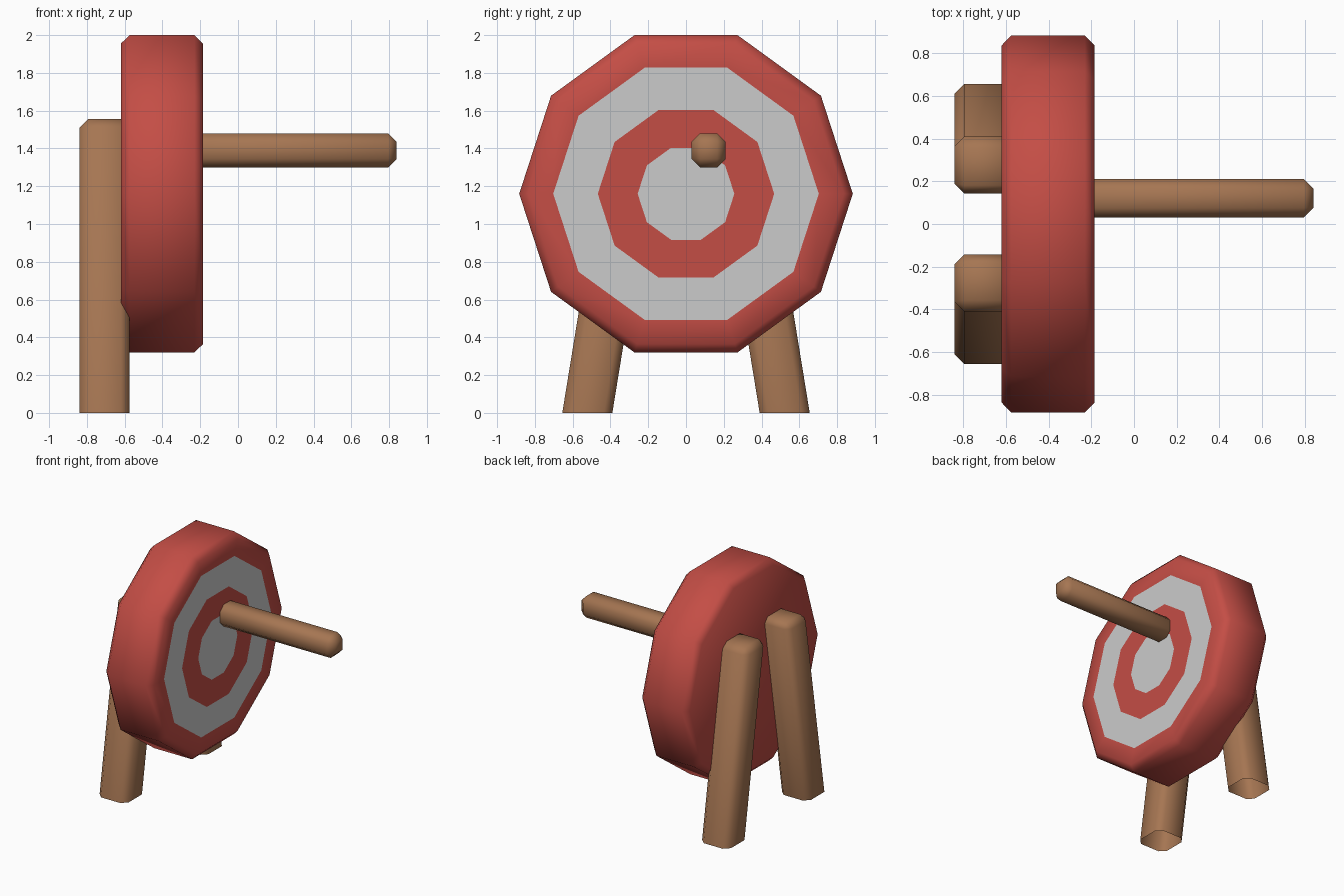
import bpy, bmesh
from math import cos, sin, tau, radians

if "Cube" in bpy.data.objects:
    bpy.data.objects.remove(bpy.data.objects["Cube"])


def material(name, rgb):
    m = bpy.data.materials.new(name)
    m.diffuse_color = (*rgb, 1)
    m.use_nodes = True
    m.node_tree.nodes["Principled BSDF"].inputs["Base Color"].default_value = m.diffuse_color
    return m


RED = material("red_paint", (0.55, 0.075, 0.06))
GREY = material("pale_paint", (0.8, 0.8, 0.8))
WOOD = material("wood", (0.38, 0.18, 0.085))


def finish(bm, name, mats):
    bmesh.ops.recalc_face_normals(bm, faces=bm.faces)
    me = bpy.data.meshes.new(name)
    bm.to_mesh(me)
    bm.free()
    ob = bpy.data.objects.new(name, me)
    bpy.context.collection.objects.link(ob)
    for m in mats:
        me.materials.append(m)
    bpy.ops.object.select_all(action='DESELECT')
    ob.select_set(True)
    bpy.context.view_layer.objects.active = ob
    bpy.ops.object.shade_smooth_by_angle(angle=radians(50))
    return ob


def beam(name, lo, hi, bevel=0.045, lean=0.0, open_bottom=False):
    """Chamfered box; lean shears y with height, open_bottom leaves the foot open."""
    bm = bmesh.new()
    bmesh.ops.create_cube(bm, size=1)
    for v in bm.verts:
        for i in range(3):
            v.co[i] = lo[i] + (v.co[i] + 0.5) * (hi[i] - lo[i])
    if open_bottom:
        foot = [f for f in bm.faces if f.normal.z < -0.5]
        bmesh.ops.delete(bm, geom=foot, context='FACES_ONLY')
    edges = [e for e in bm.edges if not e.is_boundary]
    bmesh.ops.bevel(bm, geom=edges, offset=bevel, segments=1,
                    profile=0.5, affect='EDGES')
    for v in bm.verts:
        v.co.y += lean * v.co.z
    return finish(bm, name, [WOOD])


# Ten-sided target disc: (x, radius, material of the band leading to this ring)
SIDES, CENTRE_Z = 10, 1.16
profile = [(-0.62, 0.836, 0), (-0.575, 0.883, 0), (-0.23, 0.883, 0),
           (-0.185, 0.836, 0), (-0.185, 0.703, 0), (-0.185, 0.467, 1),
           (-0.185, 0.256, 0)]
bm = bmesh.new()
rings = []
for x, r, _ in profile:
    rings.append([bm.verts.new((x, r * cos(tau * k / SIDES),
                                CENTRE_Z + r * sin(tau * k / SIDES)))
                  for k in range(SIDES)])
for (a, b), (_, _, mat) in zip(zip(rings, rings[1:]), profile[1:]):
    for k in range(SIDES):
        n = (k + 1) % SIDES
        bm.faces.new((a[k], a[n], b[n], b[k])).material_index = mat
bm.faces.new(rings[0])
bm.faces.new(rings[-1]).material_index = 1
finish(bm, "target_disc", [RED, GREY])

# Peg sticking out of the target face
beam("peg", (-0.35, 0.03, 1.30), (0.84, 0.21, 1.48))

# Two leaning rear legs, mirrored in y
for side, name in ((1, "back_leg"), (-1, "front_leg")):
    y = sorted((side * 0.39, side * 0.655))
    beam(name, (-0.84, y[0], 0), (-0.575, y[1], 1.555),
         lean=-0.163 * side, open_bottom=True)
